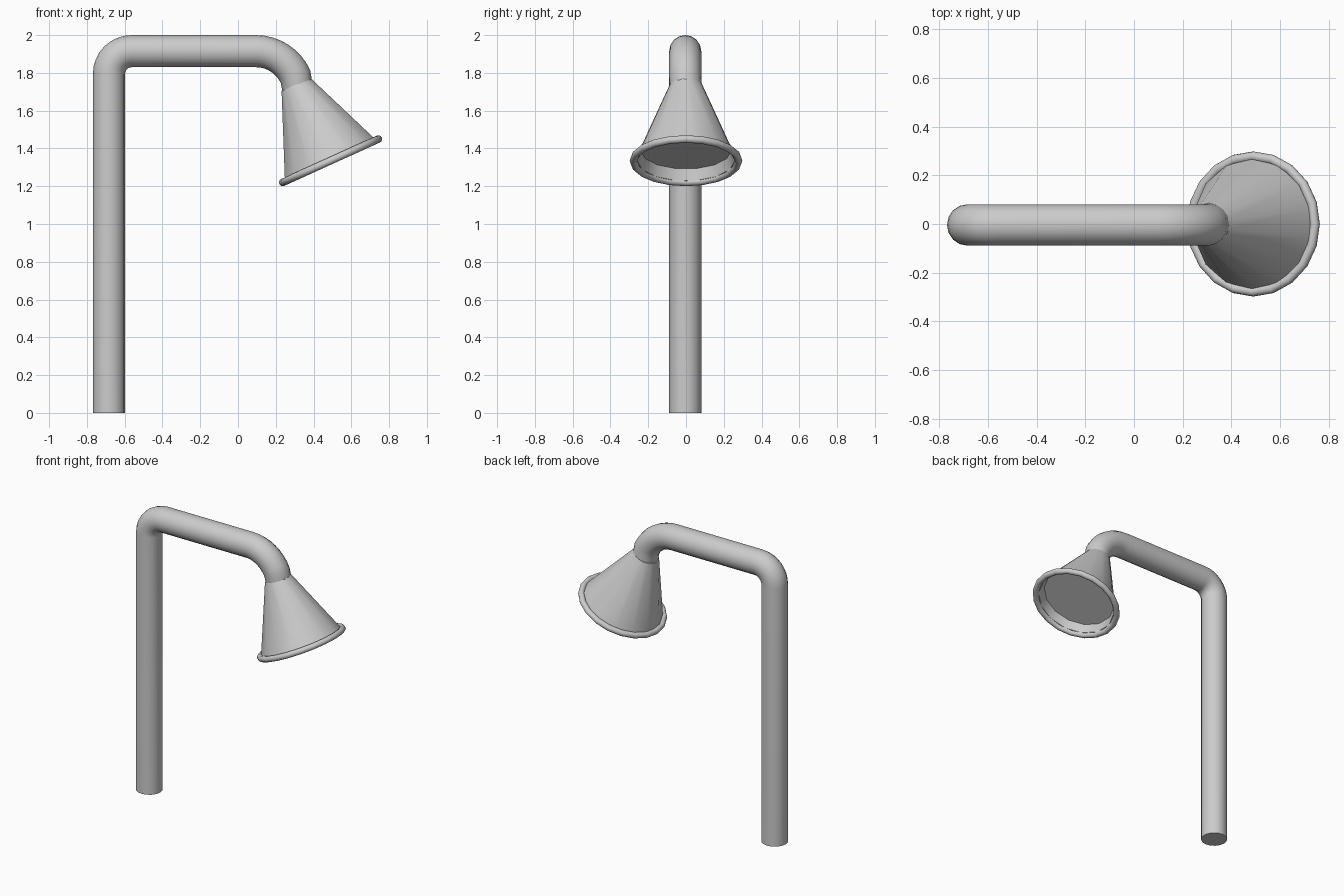
import bpy, bmesh, math
from mathutils import Vector, Matrix

cube = bpy.data.objects.get("Cube")
if cube:
    bpy.data.objects.remove(cube, do_unlink=True)

grey = bpy.data.materials.new("light_grey_metal")
grey.use_nodes = True
colour = (0.6, 0.6, 0.6, 1)
grey.diffuse_color = colour
grey.node_tree.nodes["Principled BSDF"].inputs["Base Color"].default_value = colour

TILT = math.radians(24.4)           # lean of the lamp head away from vertical
AXIS = Vector((math.sin(TILT), 0, -math.cos(TILT)))
PIPE_R = 0.085
RIM = Vector((0.49, 0, 1.335))
NECK = RIM - AXIS * 0.443


def finish(name, bm):
    bmesh.ops.recalc_face_normals(bm, faces=bm.faces)
    mesh = bpy.data.meshes.new(name)
    bm.to_mesh(mesh)
    bm.free()
    mesh.materials.append(grey)
    obj = bpy.data.objects.new(name, mesh)
    bpy.context.collection.objects.link(obj)
    bpy.ops.object.select_all(action='DESELECT')
    obj.select_set(True)
    bpy.context.view_layer.objects.active = obj
    bpy.ops.object.shade_smooth_by_angle(angle=math.radians(40))
    return obj


def skin(name, rings, caps=True, closed=False):
    """Bridge equal rings of points, optionally capped or joined end to end."""
    bm = bmesh.new()
    loops = [[bm.verts.new(p) for p in ring] for ring in rings]
    n = len(loops[0])
    pairs = list(zip(loops, loops[1:]))
    if closed:
        pairs.append((loops[-1], loops[0]))
    for a, b in pairs:
        for i in range(n):
            j = (i + 1) % n
            bm.faces.new((a[i], a[j], b[j], b[i]))
    if caps:
        bm.faces.new(loops[0])
        bm.faces.new(loops[-1])
    return finish(name, bm)


def ring(centre, direction, radius, n):
    """Circle of points around a direction lying in the xz plane."""
    side = Vector((0, 1, 0))
    out = side.cross(direction.normalized())
    angles = [math.tau * i / n for i in range(n)]
    return [centre + radius * (side * math.cos(a) + out * math.sin(a)) for a in angles]


def bend(cx, cz, radius, start, end, steps):
    """Arc of centre points with tangents, turning clockwise."""
    result = []
    for i in range(steps + 1):
        a = math.radians(start + (end - start) * i / steps)
        result.append((Vector((cx + radius * math.cos(a), -0.004, cz + radius * math.sin(a))),
                       Vector((math.sin(a), 0, -math.cos(a)))))
    return result


# Pipe: post, upper corner, arm and drooping neck
path = [(Vector((-0.683, -0.004, 0)), Vector((0, 0, 1)))]
path += bend(-0.563, 1.795, 0.12, 180, 90, 8)
path += bend(0.095, 1.685, 0.23, 90, 24.4, 8)
path.append((NECK + AXIS * 0.02, AXIS))
skin("bent_pipe", [ring(p, t, PIPE_R, 16) for p, t in path])

# Shade: cone outside, shallow recess with a flat floor underneath
profile = [(0.086, 0), (0.272, 0.443), (0.258, 0.443), (0.24, 0.383)]
skin("lamp_shade", [ring(NECK + AXIS * d, AXIS, r, 14) for r, d in profile])

# Rolled rim around the mouth of the shade
rim_rings = []
for i in range(12):
    a = math.tau * i / 12
    rim_rings.append(ring(RIM + AXIS * (0.02 * math.sin(a)), AXIS, 0.278 + 0.02 * math.cos(a), 20))
skin("shade_rim", rim_rings, caps=False, closed=True)
